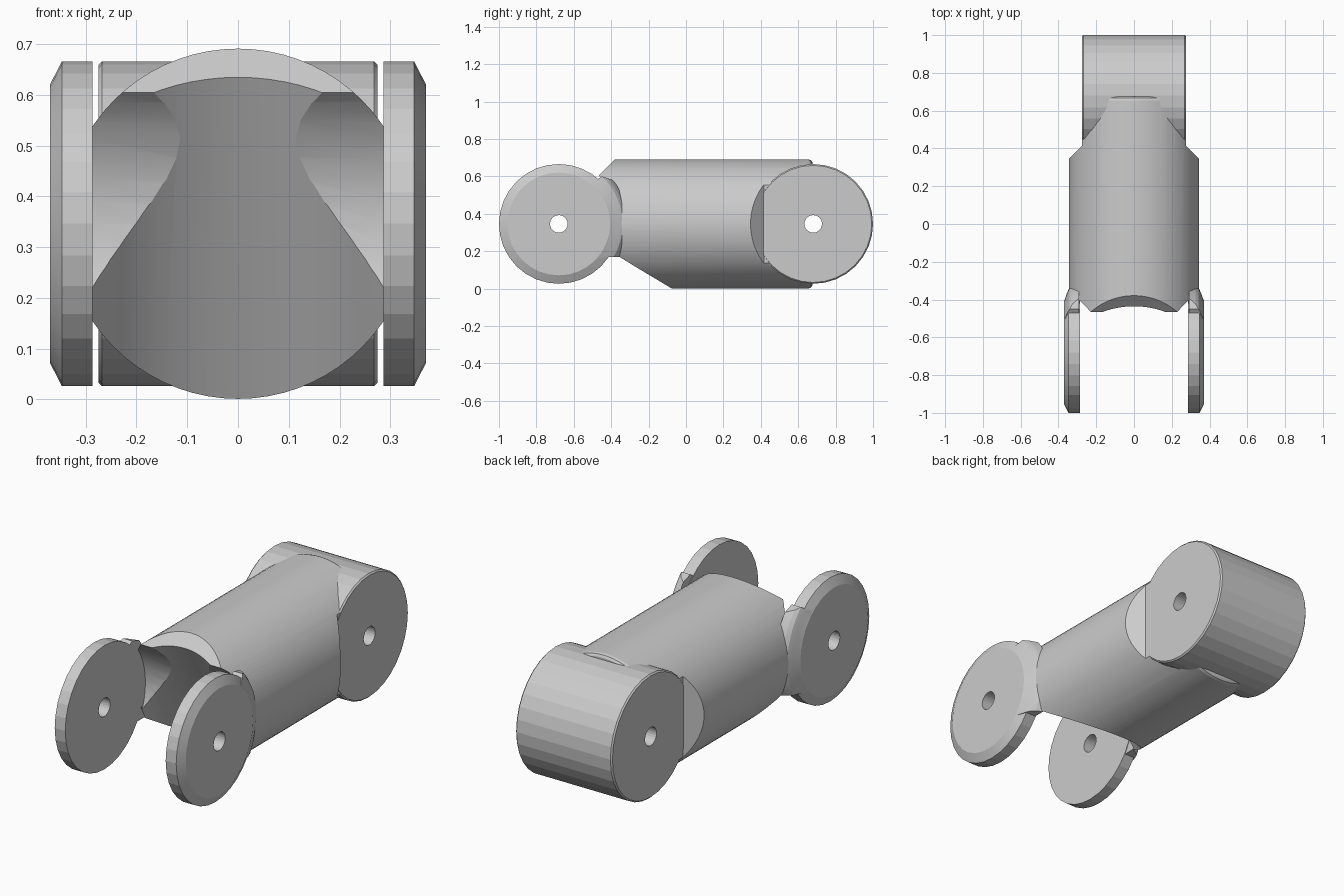
import bpy, bmesh, math
from mathutils import Matrix, Vector

if "Cube" in bpy.data.objects:
    bpy.data.objects.remove(bpy.data.objects["Cube"])

ZC = 0.346          # height of all axes
JY = 0.68           # joint distance from the centre
R_BODY, R_JOINT = 0.345, 0.32


def lathe(name, profile, n, centre, axis):
    """Closed solid turned from (distance along axis, radius) points."""
    bm = bmesh.new()
    rings = []
    for d, r in profile:
        rings.append([bm.verts.new((r * math.cos(2 * math.pi * i / n),
                                    r * math.sin(2 * math.pi * i / n), d))
                      for i in range(n)])
    for a, b in zip(rings, rings[1:]):
        for i in range(n):
            j = (i + 1) % n
            bm.faces.new((a[i], a[j], b[j], b[i]))
    bm.faces.new(rings[0][::-1])
    bm.faces.new(rings[-1])
    turn = Vector(axis).normalized().to_track_quat('Z', 'Y').to_matrix().to_4x4()
    bm.transform(Matrix.Translation(centre) @ turn)
    return finish(name, bm)


def prism(name, outline, place, depth):
    """Extrude a 2D outline; place(u, v, w) returns the 3D point."""
    bm = bmesh.new()
    lo, hi = [[bm.verts.new(place(u, v, w)) for u, v in outline] for w in depth]
    bm.faces.new(lo)
    bm.faces.new(hi)
    for i in range(len(lo)):
        j = (i + 1) % len(lo)
        bm.faces.new((lo[i], lo[j], hi[j], hi[i]))
    return finish(name, bm)


def finish(name, bm):
    bmesh.ops.recalc_face_normals(bm, faces=bm.faces)
    me = bpy.data.meshes.new(name)
    bm.to_mesh(me)
    bm.free()
    ob = bpy.data.objects.new(name, me)
    bpy.context.collection.objects.link(ob)
    return ob


def combine(ob, other, op):
    """Apply a boolean and remove the second object."""
    other.hide_render = True
    m = ob.modifiers.new(op, 'BOOLEAN')
    m.operation, m.solver, m.object = op, 'EXACT', other
    bpy.context.view_layer.objects.active = ob
    bpy.ops.object.modifier_apply(modifier=m.name)
    bpy.data.objects.remove(other)


front = Vector((0, -JY, ZC))
back = Vector((0, JY, ZC))
X = (1, 0, 0)

# Main tube, softly rounded at the back
arm = lathe("link_arm", [(-0.6, R_BODY), (0.655, R_BODY), (0.668, 0.341), (0.675, 0.33)],
            72, (0, 0, ZC), (0, 1, 0))

# Slanted top lip at the fork
combine(arm, prism("lip_cutter", [(-0.3, 0.77), (-0.9, 0.17), (-0.9, 0.77)],
                   lambda u, v, w: (w, u, v), (-0.5, 0.5)), 'DIFFERENCE')
# Clearance for the neighbouring knuckle, and for its tube when folded down
combine(arm, lathe("knuckle_clearance", [(-0.288, 0.336), (0.288, 0.336)],
                   48, front, X), 'DIFFERENCE')
combine(arm, lathe("fold_clearance", [(-1, 0.355), (1, 0.355)], 72, front,
                   (0, 0.493, -0.87)), 'DIFFERENCE')
# Chamfered relief on both sides of the rear knuckle
for s in (1, -1):
    combine(arm, prism("side_relief", [(0.274, 0.9), (0.274, 0.416), (0.45, 0.24), (0.45, 0.9)],
                       lambda u, v, w: (s * u, v, w), (-0.2, 0.9)), 'DIFFERENCE')

# Rear knuckle
knuckle = lathe("rear_knuckle", [(-0.275, 0.313), (-0.268, R_JOINT),
                                 (0.268, R_JOINT), (0.275, 0.313)], 32, back, X)
combine(arm, knuckle, 'UNION')

# Fork discs with flares blending into the tube
for s in (1, -1):
    axis = (s, 0, 0)
    flare = lathe("fork_flare", [(0.29, 0.372), (0.325, 0.356), (0.342, 0.342),
                                 (0.355, 0.315), (0.3685, 0.276)], 64, front, axis)
    combine(flare, prism("flare_clip", [(-0.6, 0.168), (-0.2, 0.168), (-0.2, 0.52),
                                        (-0.45, 0.6), (-0.6, 0.5)],
                         lambda u, v, w: (w, u, v), (-0.5, 0.5)), 'INTERSECT')
    disc = lathe("fork_disc", [(0.287, R_JOINT), (0.347, R_JOINT), (0.37, 0.275)],
                 32, front, axis)
    combine(arm, flare, 'UNION')
    combine(arm, disc, 'UNION')

# Pin holes
for c in (front, back):
    combine(arm, lathe("pin_hole", [(-0.6, 0.047), (0.6, 0.047)], 24, c, X), 'DIFFERENCE')

# Smooth the fine curves, keep the joint facets crisp
bpy.ops.object.select_all(action='DESELECT')
arm.select_set(True)
bpy.context.view_layer.objects.active = arm
bpy.ops.object.shade_smooth_by_angle(angle=math.radians(9))
